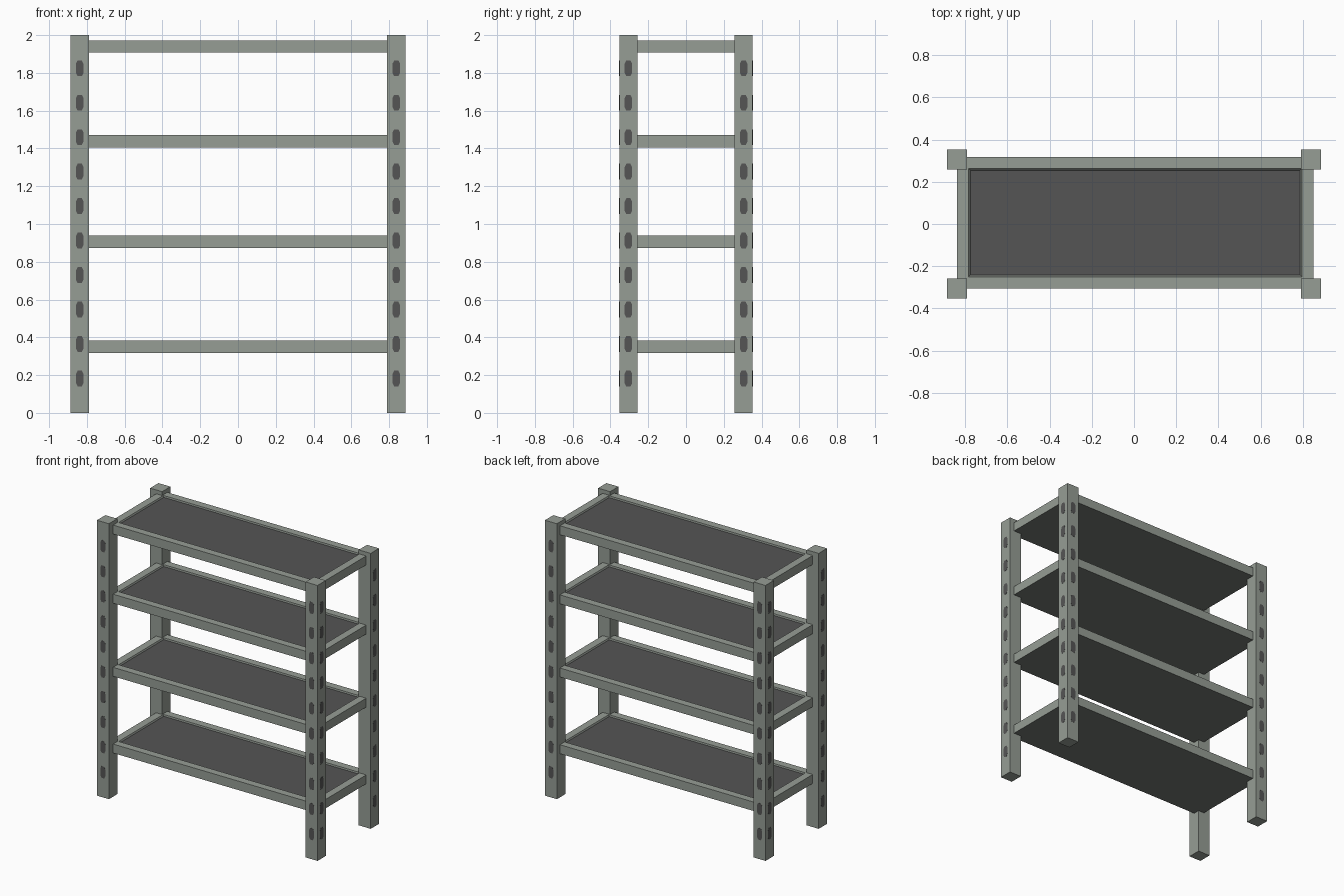
import bpy, bmesh, math

if "Cube" in bpy.data.objects:
    bpy.data.objects.remove(bpy.data.objects["Cube"])


def material(name, rgb):
    m = bpy.data.materials.new(name)
    m.diffuse_color = (*rgb, 1)
    m.use_nodes = True
    m.node_tree.nodes["Principled BSDF"].inputs["Base Color"].default_value = m.diffuse_color
    return m


steel = material("grey green steel", (0.305, 0.337, 0.30))
shade = material("mid grey steel", (0.17, 0.185, 0.168))
dark = material("dark grey", (0.091, 0.091, 0.091))


def finish(name, bm, mats):
    bmesh.ops.recalc_face_normals(bm, faces=bm.faces)
    mesh = bpy.data.meshes.new(name)
    bm.to_mesh(mesh)
    bm.free()
    for m in mats:
        mesh.materials.append(m)
    ob = bpy.data.objects.new(name, mesh)
    bpy.context.collection.objects.link(ob)
    return ob


def add_box(bm, x0, x1, y0, y1, z0, z1):
    vs = bmesh.ops.create_cube(bm, size=1)["verts"]
    for v in vs:
        v.co = ((x0, x1)[v.co.x > 0], (y0, y1)[v.co.y > 0], (z0, z1)[v.co.z > 0])


def add_slot(bm, point):
    """Thin eight-sided slot plate; point(u, w, depth) places it on a post face."""
    outline = [(-.02, -.024), (-.011, -.042), (.011, -.042), (.02, -.024),
               (.02, .024), (.011, .042), (-.011, .042), (-.02, .024)]
    inner = [bm.verts.new(point(u, w, -.002)) for u, w in outline]
    outer = [bm.verts.new(point(u, w, .001)) for u, w in outline]
    bm.faces.new(inner)
    bm.faces.new(outer)
    for i in range(8):
        j = (i + 1) % 8
        bm.faces.new((inner[i], inner[j], outer[j], outer[i]))


# Corner posts with a column of slots on both outer faces
PX, PY, HALF = 0.838, 0.305, 0.048
for sx, side in ((-1, "left"), (1, "right")):
    for sy, end in ((-1, "front"), (1, "back")):
        cx, cy = sx * PX, sy * PY
        bm = bmesh.new()
        add_box(bm, cx - HALF, cx + HALF, cy - HALF, cy + HALF, 0, 2)
        finish(f"{end}_{side}_post", bm, [steel])
        bm = bmesh.new()
        for k in range(10):
            z = 0.182 + 0.1825 * k
            add_slot(bm, lambda u, w, d: (cx + u, cy + sy * (HALF + d), z + w))
            add_slot(bm, lambda u, w, d: (cx + sx * (HALF + d), cy + u, z + w))
        finish(f"{end}_{side}_post_slots", bm, [dark])

# Shelves: light frame, mid grey lip sloping into a shallow dark panel
for n, top in enumerate((0.382, 0.939, 1.47, 1.972), 1):
    bm = bmesh.new()
    add_box(bm, -0.838, 0.85, -0.305, 0.318, top - 0.065, top)
    bm.faces.ensure_lookup_table()
    bm.normal_update()
    upper = next(f for f in bm.faces if f.normal.z > 0.9)
    lower = next(f for f in bm.faces if f.normal.z < -0.9)
    lower.material_index = 1
    bmesh.ops.inset_region(bm, faces=[upper], thickness=0.077)
    lip = bmesh.ops.inset_region(bm, faces=[upper], thickness=0.013, depth=-0.008)
    for f in lip["faces"]:
        f.material_index = 1
    upper.material_index = 2
    finish(f"shelf_{n}", bm, [steel, shade, dark])
